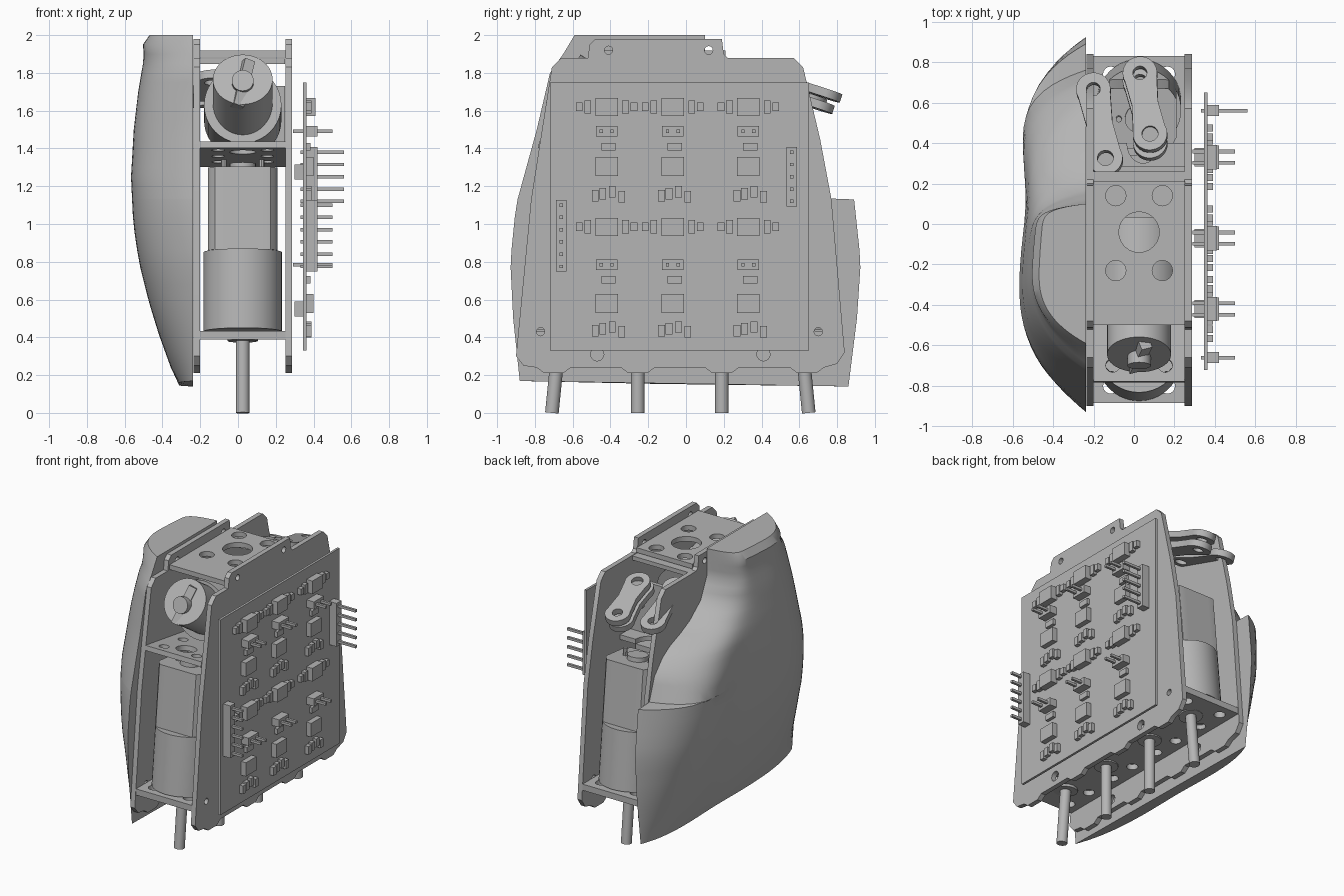
import bpy, bmesh, math
from mathutils import Matrix, Vector

cube = bpy.data.objects.get("Cube")
if cube:
    bpy.data.objects.remove(cube, do_unlink=True)

GREY = (0.46, 0.46, 0.46, 1)
mat = bpy.data.materials.new("plain_grey")
mat.use_nodes = True
mat.diffuse_color = GREY
mat.node_tree.nodes["Principled BSDF"].inputs["Base Color"].default_value = GREY

MID = 0.025                                   # x of the middle of the frame
SIDE = Matrix(((0, 0, 1, 0), (1, 0, 0, 0), (0, 1, 0, 0), (0, 0, 0, 1)))


def add(name, mesh, smooth=False):
    mesh.materials.clear()
    mesh.materials.append(mat)
    ob = bpy.data.objects.new(name, mesh)
    bpy.context.collection.objects.link(ob)
    if smooth:
        bpy.ops.object.select_all(action='DESELECT')
        ob.select_set(True)
        bpy.context.view_layer.objects.active = ob
        bpy.ops.object.shade_smooth_by_angle(angle=math.radians(35))


def circle(x, y, r, n=24):
    return [(x + r * math.cos(math.tau * i / n), y + r * math.sin(math.tau * i / n)) for i in range(n)]


def sheet(name, outline, holes, thick, matrix):
    """Flat sheet with holes, cut in local xy and centred on local z."""
    cu = bpy.data.curves.new(name, 'CURVE')
    cu.dimensions, cu.fill_mode, cu.extrude = '2D', 'BOTH', thick / 2
    for loop in [outline] + holes:
        sp = cu.splines.new('POLY')
        sp.points.add(len(loop) - 1)
        for pt, (x, y) in zip(sp.points, loop):
            pt.co = (x, y, 0, 1)
        sp.use_cyclic_u = True
    tmp = bpy.data.objects.new(name + "_curve", cu)
    bpy.context.collection.objects.link(tmp)
    dg = bpy.context.evaluated_depsgraph_get()
    mesh = bpy.data.meshes.new_from_object(tmp.evaluated_get(dg))
    bpy.data.objects.remove(tmp, do_unlink=True)
    mesh.transform(matrix)
    add(name, mesh, True)


def rod(name, a, b, r, n=32):
    a, b = Vector(a), Vector(b)
    bm = bmesh.new()
    rot = (b - a).to_track_quat('Z', 'Y').to_matrix().to_4x4()
    bmesh.ops.create_cone(bm, cap_ends=True, segments=n, radius1=r, radius2=r, depth=(b - a).length,
                          matrix=Matrix.Translation((a + b) / 2) @ rot)
    mesh = bpy.data.meshes.new(name)
    bm.to_mesh(mesh)
    bm.free()
    add(name, mesh, True)


def boxes(name, items):
    """One object from (x0, x1, y, z, width, height) blocks."""
    bm = bmesh.new()
    for x0, x1, y, z, w, h in items:
        m = Matrix.Translation(((x0 + x1) / 2, y, z)) @ Matrix.Diagonal((x1 - x0, w, h, 1))
        bmesh.ops.create_cube(bm, size=1, matrix=m)
    mesh = bpy.data.meshes.new(name)
    bm.to_mesh(mesh)
    bm.free()
    add(name, mesh)


def flat(z, y=0, tilt=0):
    return Matrix.Translation((MID, y, z)) @ Matrix.Rotation(tilt, 4, 'X')


def rect(x, y0, y1):
    return [(-x, y0), (x, y0), (x, y1), (-x, y1)]


def lerp(table, z):
    for (z0, a), (z1, b) in zip(table, table[1:]):
        if z <= z1:
            return a + (b - a) * (z - z0) / (z1 - z0)
    return table[-1][1]


# Side plates, with bottom tabs at each output shaft
shafts = [-0.70, -0.255, 0.19, 0.64]
outline = [(-0.90, 0.30), (-0.86, 0.25)]
for y in shafts:
    outline += [(y - 0.09, 0.24), (y - 0.05, 0.21), (y + 0.05, 0.21), (y + 0.09, 0.24)]
outline += [(0.80, 0.26), (0.84, 0.32), (0.77, 1.13), (0.71, 1.45), (0.62, 1.83), (0.57, 1.88),
            (0.22, 1.88), (0.20, 1.90), (0.19, 1.98), (-0.48, 1.98), (-0.51, 1.95), (-0.52, 1.88),
            (-0.66, 1.88), (-0.71, 1.83), (-0.77, 1.45), (-0.82, 1.13)]
bolts = [circle(y, z, 0.022, 12) for y, z in [(-0.77, 0.43), (0.70, 0.43), (-0.41, 1.92), (0.12, 1.92)]]
bolts += [circle(y, 0.31, 0.035, 16) for y in (-0.47, 0.41)]
for name, x in (("left_plate", 0.268), ("right_plate", -0.218)):
    sheet(name, outline, bolts, 0.035, Matrix.Translation((x, 0, 0)) @ SIDE)

# Cross decks
holes = [circle(0, -0.04, 0.1)] + [circle(s * 0.115, y, 0.05) for s in (-1, 1) for y in (0.14, -0.23)]
sheet("top_deck", rect(0.226, -0.50, 0.21), holes, 0.035, flat(1.90))
boxes("top_deck_lip", [(-0.20, 0.25, 0.23, 1.862, 0.06, 0.03)])
holes = [circle(s * 0.13, y, 0.035, 12) for s in (-1, 1) for y in (0.08, 0.3, 0.5)]
sheet("front_motor_deck", rect(0.226, 0, 0.68), holes + [circle(0, 0.15, 0.07)], 0.035,
      flat(1.42, -0.78, -0.15))
cut = [(0.08 * math.cos(a) + 0.02, 0.40 + 0.10 * math.sin(a)) for a in
       [-math.pi * k / 12 for k in range(13)]]
sheet("rear_motor_deck", rect(0.226, -0.09, 0.40)[:3] + cut + [(-0.226, 0.40)], [], 0.035, flat(1.34))
holes = [circle(s * 0.14, y + d, 0.038, 16) for s in (-1, 1) for y in shafts for d in (-0.1, 0.1)]
sheet("bottom_deck", rect(0.226, -0.885, 0.83), holes, 0.045, flat(0.412))

# Upright gear motors; the end ones lean towards the middle
for i, y in enumerate(shafts):
    lean = (0.1, 0, 0, -0.1)[i]

    def at(z, x=0):
        return (MID + x, y + lean * (z - 0.1), z)

    rod(f"output_shaft_{i}", at(0), at(0.42), 0.036, 20)
    rod(f"shaft_collar_{i}", at(0.38), at(0.40), 0.08, 20)
    rod(f"gearbox_{i}", at(0.43), at(0.85), 0.208, 40)
    can = [(max(-0.185, min(0.185, a)), max(-0.15, min(0.15, b))) for a, b in circle(0, 0, 0.208, 40)]
    sheet(f"motor_can_{i}", can, [], 0.44, flat(1.07, at(1.07)[1], -math.atan(lean)))
    rod(f"motor_boss_{i}", at(1.28), at(1.32), 0.07, 20)
    for s in (-0.1, 0.1):
        rod(f"motor_terminal_{i}", at(1.28, s), at(1.34, s), 0.015, 8)

# Upper motor with raised gearbox, slotted face and shaft
rod("upper_motor", (MID, 0.0, 1.55), (MID, -0.46, 1.63), 0.205, 40)
rod("upper_gearbox", (MID, -0.38, 1.59), (MID, -0.645, 1.765), 0.158, 40)
rod("upper_shaft", (MID, -0.62, 1.735), (MID, -0.70, 1.76), 0.058, 20)
rod("coupling_bar", (MID - 0.03, -0.71, 1.62), (MID + 0.03, -0.59, 1.86), 0.04, 4)


# Rear linkage levers
def lever(name, p, q, r=0.085):
    p, q = Vector(p), Vector(q)
    ax = (q - p).normalized()
    side = Vector((0, 0, 1)).cross(ax).normalized()
    up = ax.cross(side)
    m = Matrix((ax, side, up)).transposed().to_4x4()
    m.translation = p
    length = (q - p).length
    sweep = [math.radians(70 + 220 * k / 24) for k in range(25)]
    loop = [(r * math.cos(a), r * math.sin(a)) for a in sweep]
    loop += [(length / 2, -0.065)]
    loop += [(length - r * math.cos(a), -r * math.sin(a)) for a in sweep]
    loop += [(length / 2, 0.065)]
    sheet(name, loop, [circle(0, 0, 0.035, 16), circle(length, 0, 0.04, 16)], 0.045, m)


lever("upper_lever", (0.03, 0.74, 1.69), (0.08, 0.44, 1.79))
lever("side_lever", (-0.20, 0.66, 1.66), (-0.14, 0.32, 1.77))
lever("lower_lever", (0.03, 0.70, 1.63), (0.08, 0.40, 1.73))
rod("lever_pivot", (0.08, 0.43, 1.62), (0.08, 0.44, 1.79), 0.04, 16)
boxes("lever_bracket", [(-0.10, 0.25, 0.27, 1.54, 0.03, 0.38)])

# Circuit board and its parts
boxes("circuit_board", [(0.345, 0.362, -0.035, 1.04, 1.37, 1.42)])
chips, small, pins, headers = [], [], [], []
for y in (-0.42, -0.07, 0.33):
    for top in (1.62, 0.985):
        upper = top > 1
        chips.append((0.36, 0.41, y, top, 0.12, 0.095))
        for d in (-0.145, -0.10, 0.10, 0.145):
            small.append((0.36, 0.39, y + d, top, 0.035, 0.07 if abs(d) < 0.12 else 0.045))
        z = top - (0.13 if upper else 0.20)
        headers.append((0.36, 0.42, y, z, 0.115, 0.055))
        for d in (-0.028, 0.028):
            pins.append((0.29, 0.50, y + d, z, 0.018, 0.018))
        small.append((0.36, 0.385, y + 0.01, z - 0.08, 0.075, 0.04))
        z = top - (0.315 if upper else 0.405)
        chips.append((0.36, 0.40, y, z, 0.12, 0.10))
        small.append((0.30, 0.345, y, z - 0.03, 0.09, 0.08))
        for d, e in ((-0.06, 0), (-0.02, 0.01), (0.03, 0.02), (0.08, -0.005)):
            small.append((0.36, 0.39, y + d, top - (0.47 if upper else 0.55) + e, 0.035, 0.06))
for y, z0, n, reach in ((-0.66, 0.775, 6, 0.50), (0.56, 1.12, 5, 0.56)):
    headers.append((0.36, 0.42, y, z0 + 0.0325 * (n - 1), 0.055, 0.065 * n - 0.01))
    pins += [(0.33, reach, y, z0 + 0.065 * k, 0.018, 0.018) for k in range(n)]
boxes("chips", chips)
boxes("small_parts", small)
boxes("pin_headers", headers)
boxes("header_pins", pins)

# Sculpted outer cover, lofted upwards from horizontal rings
front = [(0.14, -0.88), (0.5, -0.915), (0.8, -0.93), (1.1, -0.90), (1.5, -0.79), (1.8, -0.72),
         (1.9, -0.65), (2.0, -0.59)]
back = [(0.14, 0.86), (0.5, 0.905), (0.8, 0.925), (1.13, 0.89), (1.135, 0.76), (1.3, 0.70),
        (1.43, 0.58), (1.53, 0.32), (1.65, 0.17), (1.8, 0.10), (2.0, 0.10)]
depth = [(0.14, 0.08), (0.2, 0.11), (0.4, 0.18), (0.6, 0.24), (0.8, 0.29), (1.0, 0.32), (1.25, 0.332),
         (1.5, 0.318), (1.7, 0.295), (1.88, 0.265), (1.95, 0.27), (2.0, 0.235)]
front_power = [(0.14, 3), (1.2, 3.4), (1.6, 3), (1.85, 2.5), (2.0, 3)]
back_power = [(0.14, 6), (1.13, 6), (1.135, 9), (1.3, 6), (1.5, 4), (1.65, 5), (1.8, 8), (2.0, 12)]
levels = [0.14 + 0.09 * k for k in range(11)] + [1.13, 1.135]
levels += [1.2 + 0.05 * k for k in range(17)]
bm = bmesh.new()
rings = []
N = 40
CENTRE = -0.2
for z in levels:
    y0, y1, d = lerp(front, z), lerp(back, z), lerp(depth, z)
    ring = []
    for k in range(N + 1):
        t = -math.cos(math.pi * k / N)
        p = lerp(front_power if t < 0 else back_power, z)
        y = CENTRE + t * (CENTRE - y0 if t < 0 else y1 - CENTRE)
        waist = 1 - 0.1 * math.exp(-((y - 0.12) / 0.25) ** 2)
        rise = 0.04 * (1 - t) * max(0, 0.5 - z)
        ring.append(bm.verts.new((-0.237 - d * (1 - abs(t) ** p) * waist, y, z + rise)))
    rings.append(ring)
for a, b in zip(rings, rings[1:]):
    for k in range(N + 1):
        j = (k + 1) % (N + 1)
        bm.faces.new((a[k], a[j], b[j], b[k]))
bm.faces.new(rings[0])
bm.faces.new(rings[-1])
bmesh.ops.recalc_face_normals(bm, faces=bm.faces)
mesh = bpy.data.meshes.new("outer_cover")
bm.to_mesh(mesh)
bm.free()
add("outer_cover", mesh, True)
